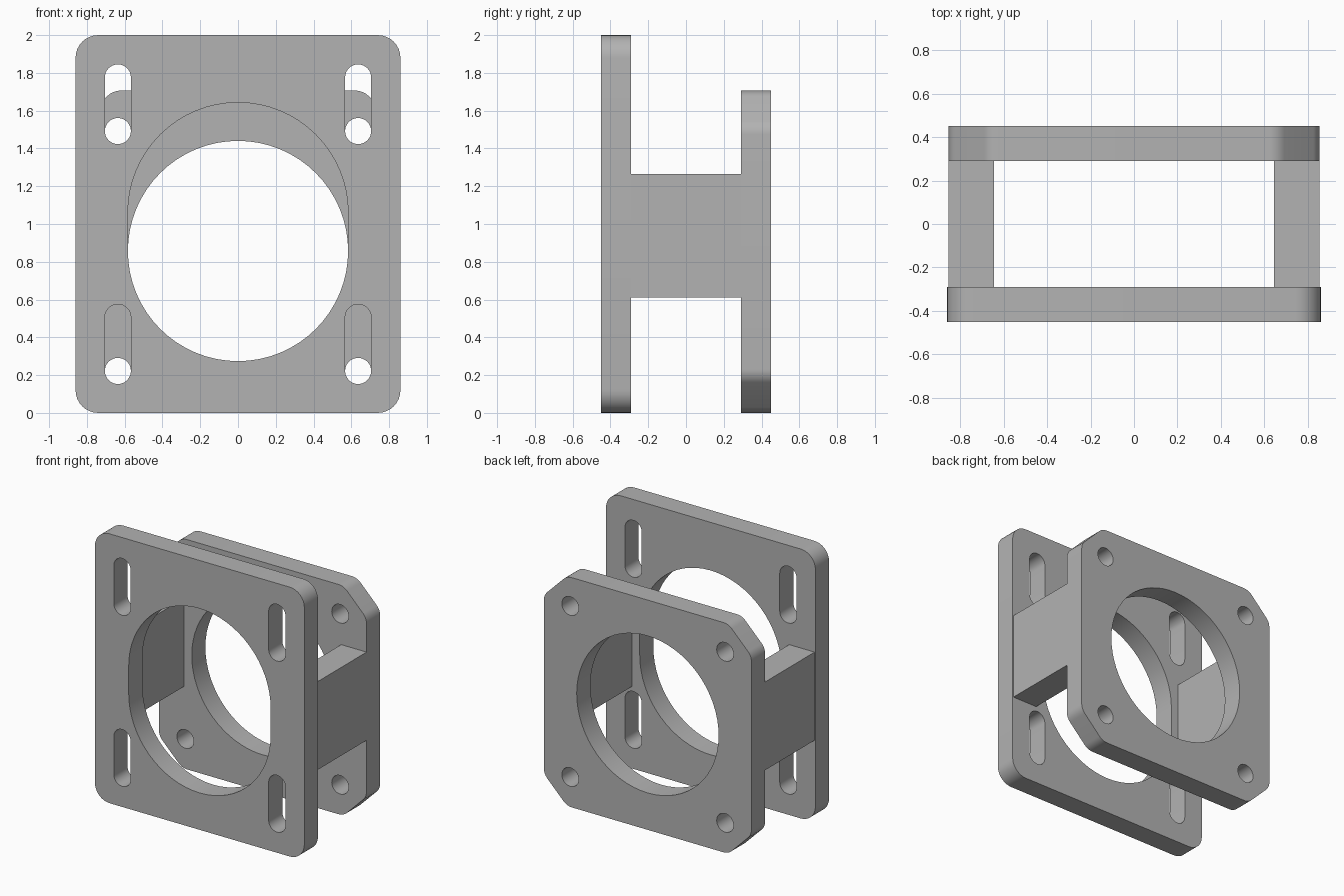
import bpy
import bmesh
from math import pi, sin, cos
from mathutils import Vector

cube = bpy.data.objects.get("Cube")
if cube:
    bpy.data.objects.remove(cube, do_unlink=True)

# One plain grey for the whole bracket
grey = bpy.data.materials.new("plain_grey")
grey.use_nodes = True
colour = (0.45, 0.45, 0.45, 1)
grey.diffuse_color = colour
grey.node_tree.nodes["Principled BSDF"].inputs["Base Color"].default_value = colour


def filleted(corners, radius, steps=8):
    """Round every corner of a convex counter-clockwise outline."""
    corners = [Vector(c) for c in corners]
    path = []
    for i, p in enumerate(corners):
        to_prev = (corners[i - 1] - p).normalized()
        to_next = (corners[(i + 1) % len(corners)] - p).normalized()
        half = to_prev.angle(to_next) / 2
        centre = p + (to_prev + to_next).normalized() * radius / sin(half)
        # The arc starts square to the incoming edge
        start = Vector((-to_prev.y, to_prev.x)) * radius
        if (centre + start - p).dot(to_prev) < 0 or abs((centre + start - p).cross(to_prev)) > 1e-4:
            start = -start
        sweep = pi - 2 * half
        for k in range(steps + 1):
            a = sweep * k / steps
            path.append(centre + Vector((start.x * cos(a) - start.y * sin(a),
                                         start.x * sin(a) + start.y * cos(a))))
    return path


def slot(x, low, high, radius, steps):
    """Upright slot between two arc centres; equal centres give a circle."""
    path = []
    for centre, first in ((high, 0), (low, pi)):
        for k in range(steps + (low != high)):
            a = first + pi * k / steps
            path.append(Vector((x + radius * cos(a), centre + radius * sin(a))))
    return path


def plate(name, loops, y_front, y_back):
    """Fill an outline with holes and thicken it along y."""
    bm = bmesh.new()
    for loop in loops:
        verts = [bm.verts.new((p.x, y_front, p.y)) for p in loop]
        for i, v in enumerate(verts):
            bm.edges.new((verts[i - 1], v))
    bmesh.ops.triangle_fill(bm, use_beauty=True, use_dissolve=False, edges=bm.edges[:])
    grown = bmesh.ops.extrude_face_region(bm, geom=bm.faces[:], use_keep_orig=True)["geom"]
    bmesh.ops.translate(bm, vec=(0, y_back - y_front, 0),
                        verts=[g for g in grown if isinstance(g, bmesh.types.BMVert)])
    bmesh.ops.recalc_face_normals(bm, faces=bm.faces[:])
    mesh = bpy.data.meshes.new(name)
    bm.to_mesh(mesh)
    bm.free()
    mesh.materials.append(grey)
    obj = bpy.data.objects.new(name, mesh)
    bpy.context.collection.objects.link(obj)
    bpy.ops.object.select_all(action="DESELECT")
    obj.select_set(True)
    bpy.context.view_layer.objects.active = obj
    bpy.ops.object.shade_smooth_by_angle(angle=pi / 6)
    return obj


OUTER, INNER = 0.45, 0.29     # plate faces along y
BORE, MID = 0.583, 0.857      # large opening
BOLT_X, BOLT_R = 0.636, 0.069
BOLT_Z = (0.222, 1.492)

# Tall front plate with a stretched opening and four adjusting slots
w, h = 0.86, 2.0
front = [filleted([(-w, 0), (w, 0), (w, h), (-w, h)], 0.12),
         slot(0, MID, MID + 0.203, BORE, 32)]
front += [slot(s * BOLT_X, z, z + 0.284, BOLT_R, 16) for s in (-1, 1) for z in BOLT_Z]
plate("front_plate", front, -OUTER, -INNER)

# Shorter back plate with cut corners, round opening and four bolt holes
w, h, c = 0.853, 1.706, 0.19
back = [filleted([(-w + c, 0), (w - c, 0), (w, c), (w, h - c),
                  (w - c, h), (-w + c, h), (-w, h - c), (-w, c)], 0.1),
        slot(0, MID, MID, BORE, 32)]
back += [slot(s * BOLT_X, z, z, BOLT_R, 16) for s in (-1, 1) for z in BOLT_Z]
plate("back_plate", back, INNER, OUTER)

# Side bridges joining the plates
for side, s in (("left", 1), ("right", -1)):
    x0, x1 = sorted((s * 0.645, s * 0.853))
    ends = [Vector(p) for p in ((x0, 0.61), (x1, 0.61), (x1, 1.265), (x0, 1.265))]
    plate(side + "_bridge", [ends], -INNER, INNER)
